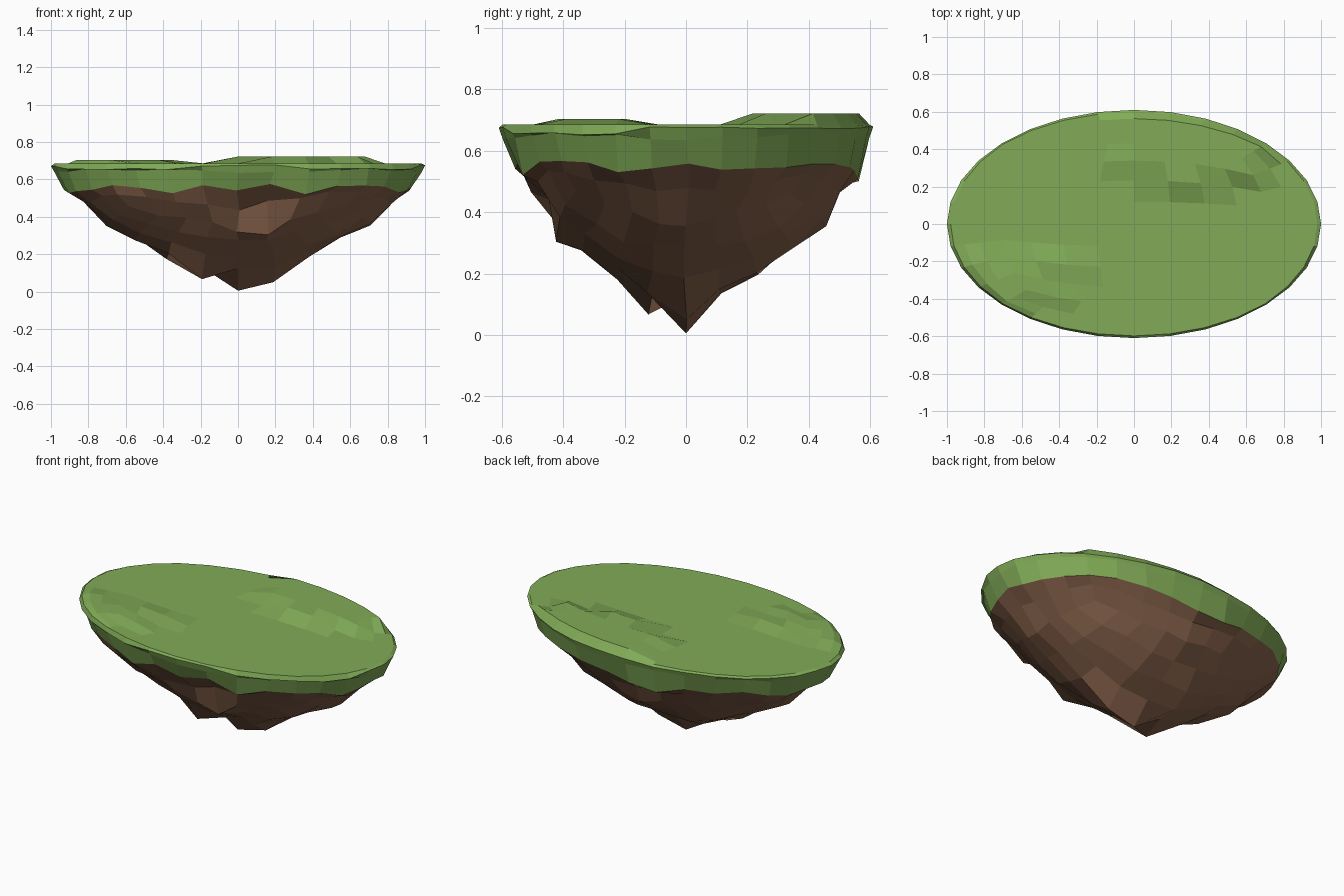
import bpy, bmesh, math, random

if "Cube" in bpy.data.objects:
    bpy.data.objects.remove(bpy.data.objects["Cube"])

N = 8                 # faces along each side of the rounded cube
RX, RY = 1.0, 0.61    # island radii
# underside: (normalised radius, height)
PROFILE = [(0, .005), (.195, .125), (.383, .19), (.556, .28), (.707, .365),
           (.83, .47), (.924, .535), (.965, .565), (.982, .645), (1, .675)]
# hand-placed crags, keyed by grid position on the cube
CRAGS = {(-1, -1, -4): (0, 0, -.07), (1, 0, -4): (0, 0, -.08),
         (1, -4, -4): (.03, 0, -.07), (0, -4, -4): (0, .05, -.06),
         (0, -4, -3): (0, .07, -.05), (1, -4, -3): (0, .04, 0),
         (-3, -4, -3): (0, -.02, .01), (2, -4, -3): (0, -.01, .02),
         (3, -4, -3): (0, -.01, .02), (0, 4, -4): (0, .02, 0),
         (-1, 4, -4): (0, .02, 0), (1, 4, -4): (0, .02, 0),
         (0, 4, -2): (0, 0, -.03), (-1, 4, -2): (0, 0, -.03),
         (4, 0, -2): (0, 0, .025), (1, -4, -2): (0, 0, .03),
         (-1, -4, -2): (0, 0, .02), (-2, -4, -2): (0, 0, -.025),
         (2, -4, -2): (0, 0, -.01), (0, 0, -4): (0, 0, 0)}


def underside(r):
    for (r0, z0), (r1, z1) in zip(PROFILE, PROFILE[1:]):
        if r <= r1:
            return z0 + (z1 - z0) * (r - r0) / (r1 - r0)
    return PROFILE[-1][1]


def turf(x, y, r):
    z = .685
    if r < .96:
        if -.01 < x < .72 and y > (.2 if x > .15 else .3):  # back right rise
            z = .722
        elif x < -.35 and -.42 < y < -.19:                  # front left rise
            z = .704
    return z


def island_part(name, is_grass, color):
    rng = random.Random(4)
    bm = bmesh.new()
    bmesh.ops.create_cube(bm, size=2)
    bmesh.ops.subdivide_edges(bm, edges=bm.edges[:], cuts=N - 1, use_grid_fill=True)
    # keep only the faces of this part
    drop = [f for f in bm.faces if (f.calc_center_median().z > -.5) != is_grass]
    keys = {v: tuple(round(c * N / 2) for c in v.co) for v in bm.verts}
    noise = {k: [rng.uniform(-1, 1) for _ in range(3)] for k in sorted(keys.values())}
    for v, key in keys.items():
        p = v.co.copy()
        for i in range(3):
            p[i] = math.tan(p[i] * math.pi / 4)
        p.normalize()
        r = min(1, math.hypot(p.x, p.y))
        x, y = p.x * RX, p.y * RY
        if key[2] > 0:
            z = turf(x, y, r)
        else:
            z = underside(r)
            n = noise[key]
            if key[2] == 0:
                # rim dips along the front corners
                z += .004 * n[2] - (.02 if y < -.2 and abs(x) > .3 else 0)
            elif r > .05:
                a = .015 if key[2] < -1 else .006
                x, y, z = x + a * n[0] * .6, y + a * n[1] * .6, z + a * n[2]
            dx, dy, dz = CRAGS.get(key, (0, 0, 0))
            x, y, z = x + dx, y + dy, z + dz
        v.co = (x, y, z)
    bmesh.ops.delete(bm, geom=drop, context='FACES')
    bmesh.ops.recalc_face_normals(bm, faces=bm.faces[:])
    # make sure the open shell faces outwards
    f = max(bm.faces, key=lambda q: abs(q.normal.z) * q.calc_area())
    if (f.normal.z > 0) != is_grass:
        bmesh.ops.reverse_faces(bm, faces=bm.faces[:])
    me = bpy.data.meshes.new(name)
    bm.to_mesh(me)
    bm.free()
    mat = bpy.data.materials.new(name + "_color")
    mat.diffuse_color = color
    mat.use_nodes = True
    mat.node_tree.nodes["Principled BSDF"].inputs["Base Color"].default_value = mat.diffuse_color
    me.materials.append(mat)
    ob = bpy.data.objects.new(name, me)
    bpy.context.collection.objects.link(ob)


# grass cap with its hanging rim, and the rocky underside
island_part("grass_cap", True, (.22, .41, .095, 1))
island_part("rock_base", False, (.24, .122, .07, 1))
